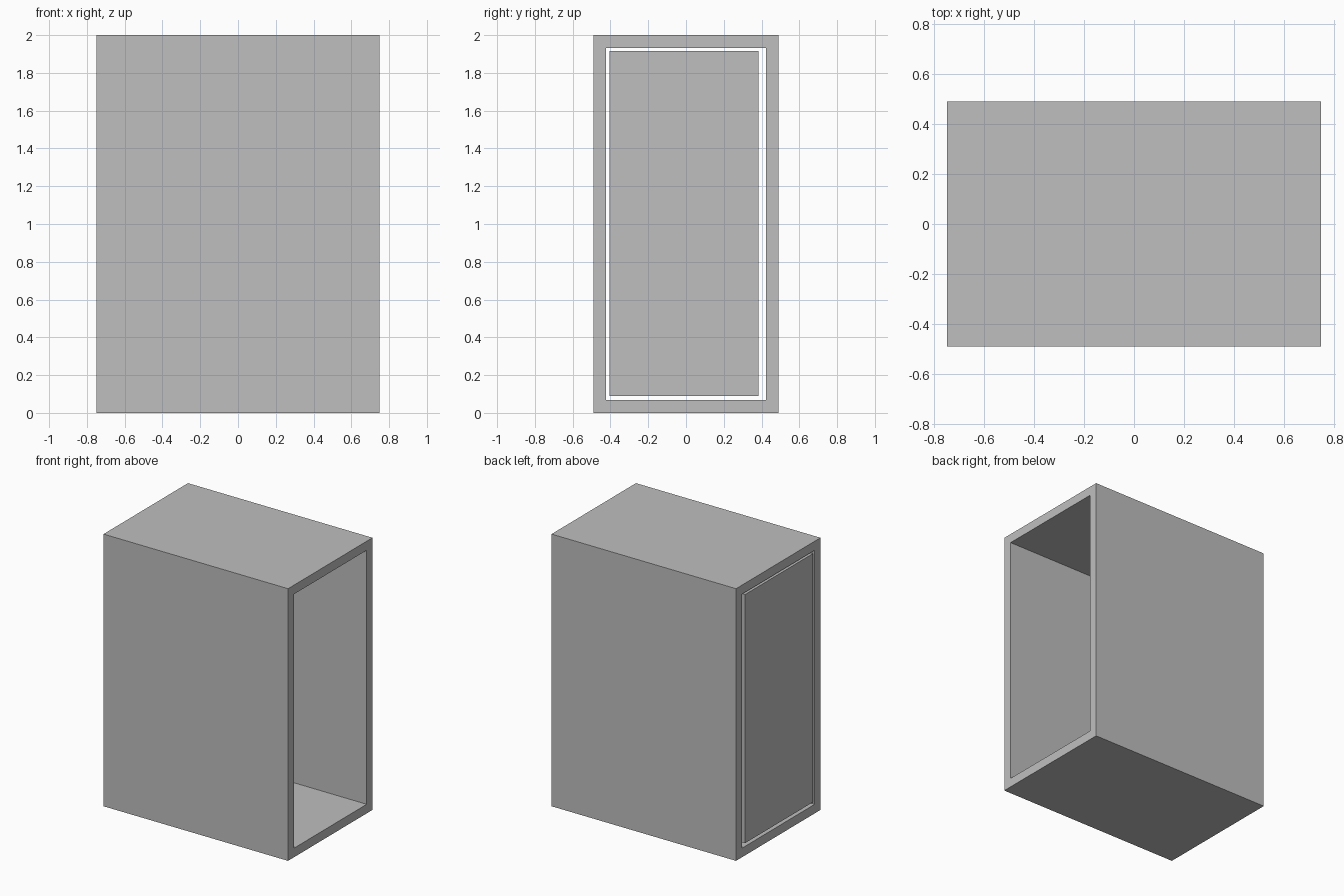
import bpy
import bmesh

cube = bpy.data.objects.get("Cube")
if cube:
    bpy.data.objects.remove(cube, do_unlink=True)

# Single plain grey
grey = bpy.data.materials.new("plain_grey")
grey.use_nodes = True
colour = (0.52, 0.52, 0.52, 1)
grey.diffuse_color = colour
for node in grey.node_tree.nodes:
    if node.type == "BSDF_PRINCIPLED":
        node.inputs["Base Color"].default_value = colour


def rectangle(y0, y1, z0, z1):
    return [(y0, z0), (y1, z0), (y1, z1), (y0, z1)]


def add_object(name, bm):
    bmesh.ops.recalc_face_normals(bm, faces=bm.faces)
    mesh = bpy.data.meshes.new(name)
    bm.to_mesh(mesh)
    bm.free()
    mesh.materials.append(grey)
    obj = bpy.data.objects.new(name, mesh)
    bpy.context.collection.objects.link(obj)
    return obj


def extrude_x(name, outer, x0, x1, inner=None):
    """Extrude a rectangle along x, as a solid block or an open sleeve."""
    bm = bmesh.new()
    rings = []
    for loop in filter(None, (outer, inner)):
        rings.append([[bm.verts.new((x, y, z)) for y, z in loop] for x in (x0, x1)])
    for i in range(4):
        j = (i + 1) % 4
        for a, b in rings:
            bm.faces.new((a[i], a[j], b[j], b[i]))
        if inner:
            for out, inn in zip(*rings):
                bm.faces.new((out[i], out[j], inn[j], inn[i]))
    if not inner:
        for end in rings[0]:
            bm.faces.new(end)
    return add_object(name, bm)


# Cabinet shell, open at both ends
half_x, half_y, wall = 0.75, 0.49, 0.067
extrude_x("cabinet_shell", rectangle(-half_y, half_y, 0, 2), -half_x, half_x,
          rectangle(-half_y + wall, half_y - wall, wall, 2 - wall))

# Loose door panel set flush in the left-hand opening, with uneven gaps
extrude_x("door_panel", rectangle(-0.405, 0.385, 0.09, 1.917),
          -half_x, -half_x + wall)
